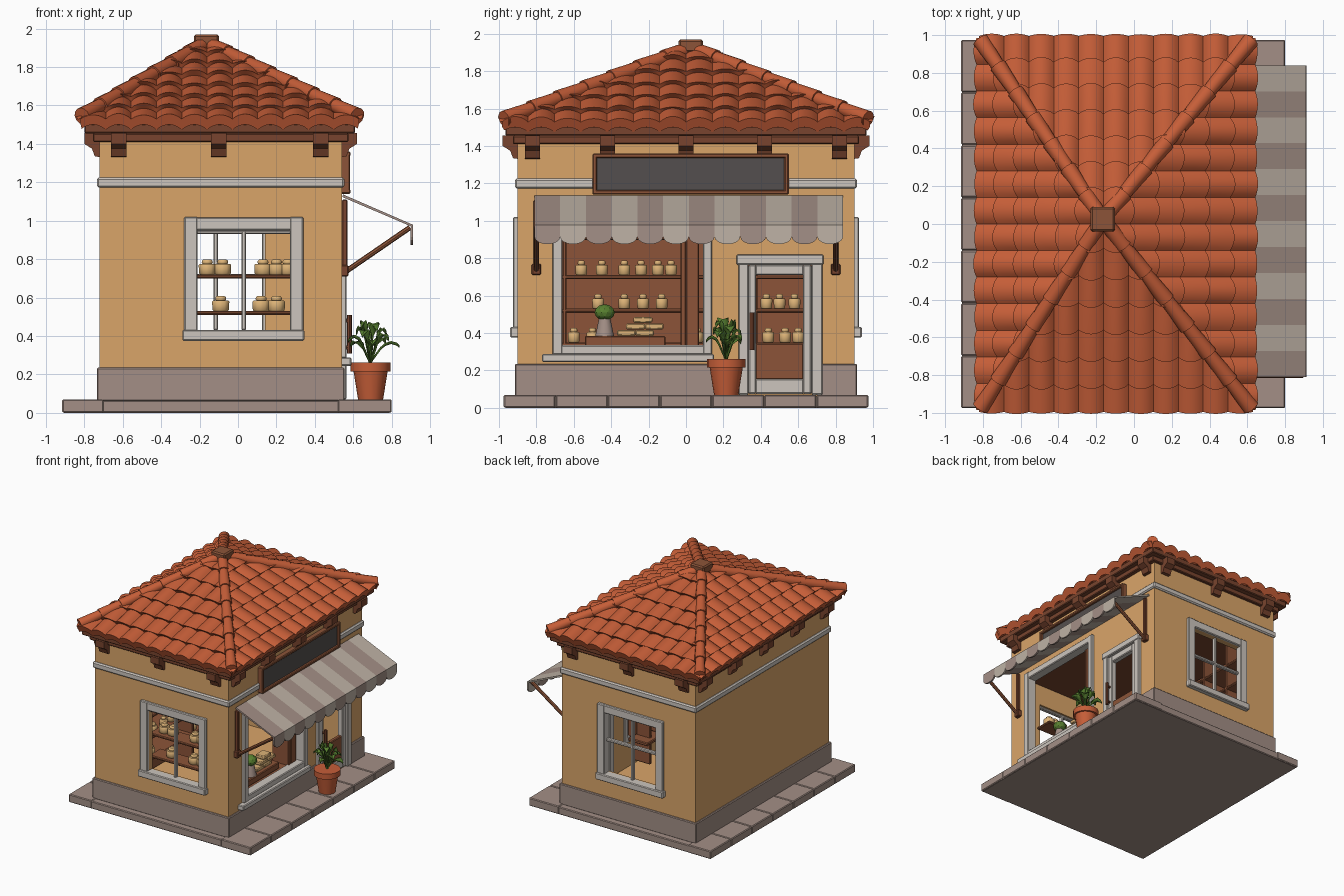
import bpy, bmesh, math, random
from mathutils import Vector, Matrix

if "Cube" in bpy.data.objects:
    bpy.data.objects.remove(bpy.data.objects["Cube"])
random.seed(4)


def lin(c):
    return tuple((v / 255 / 12.92) if v < 11 else ((v / 255 + 0.055) / 1.055) ** 2.4 for v in c)


def mat(name, *rgb):
    m = bpy.data.materials.new(name)
    m.diffuse_color = (*lin(rgb), 1)
    m.use_nodes = True
    m.node_tree.nodes["Principled BSDF"].inputs["Base Color"].default_value = m.diffuse_color
    return m


TILE = mat("terracotta", 198, 94, 56)
WALL = mat("ochre plaster", 218, 165, 105)
STONE = mat("taupe stone", 163, 143, 134)
TRIM = mat("white trim", 204, 197, 190)
WOOD = mat("brown wood", 140, 84, 56)
DARK = mat("eave wood", 120, 68, 46)
SLATE = mat("sign slate", 84, 79, 78)
BREAD = mat("bread", 222, 180, 120)
GREEN = mat("leaf green", 88, 128, 48)
CREAM = mat("awning cream", 190, 178, 165)


def finish(name, bm, *mats, bevel=0, smooth=False):
    bmesh.ops.recalc_face_normals(bm, faces=bm.faces)
    me = bpy.data.meshes.new(name)
    bm.to_mesh(me)
    bm.free()
    ob = bpy.data.objects.new(name, me)
    bpy.context.collection.objects.link(ob)
    for m in mats:
        me.materials.append(m)
    if bevel:
        b = ob.modifiers.new("bevel", 'BEVEL')
        b.width, b.segments = bevel, 1
    if smooth:
        bpy.context.view_layer.objects.active = ob
        ob.select_set(True)
        bpy.ops.object.shade_smooth_by_angle(angle=math.radians(40))
        ob.select_set(False)
    return ob


def add_box(bm, x0, x1, y0, y1, z0, z1):
    M = Matrix.Translation(((x0 + x1) / 2, (y0 + y1) / 2, (z0 + z1) / 2)) @ Matrix.Diagonal((x1 - x0, y1 - y0, z1 - z0, 1))
    bmesh.ops.create_cube(bm, size=1, matrix=M)


def boxes(name, m, *dims, bevel=0.006):
    bm = bmesh.new()
    for d in dims:
        add_box(bm, *d)
    return finish(name, bm, m, bevel=bevel)


def add_cone(bm, a, b, r0, r1, n=10):
    a, b = Vector(a), Vector(b)
    rot = (b - a).to_track_quat('Z', 'Y').to_matrix().to_4x4()
    bmesh.ops.create_cone(bm, cap_ends=True, segments=n, radius1=r0, radius2=r1, depth=(b - a).length,
                          matrix=Matrix.Translation((a + b) / 2) @ rot)


# paved ground slab
boxes("ground_slab", STONE, (-.91, .795, -.97, .97, 0, .064))
boxes("paving_stones", STONE, *[(x0, x1, -.975 + i * .279, -.978 + (i + 1) * .279, .002, .07)
      for i in range(7) for x0, x1 in ((-.915, -.70), (.52, .80))])

# hollow walls with window and door openings
walls = boxes("walls", WALL, (-.72, .54, -.9, .9, .06, 1.45), bevel=0)
for cut in ((-.67, .49, -.85, .85, .075, 1.40), (-.21, .28, -1, -.8, .43, .95), (-.37, .14, .8, 1, .43, .95),
            (.4, .7, -.67, .10, .33, 1.02), (.4, .7, .33, .67, .075, .77)):
    c = boxes("cutter", WALL, cut, bevel=0)
    c.hide_render = True
    md = walls.modifiers.new("cut", 'BOOLEAN')
    md.operation, md.solver, md.object = 'DIFFERENCE', 'EXACT', c
    bpy.context.view_layer.objects.active = walls
    bpy.ops.object.modifier_apply(modifier=md.name)
    bpy.data.objects.remove(c)

# stone plinth, string course, ceiling
boxes("plinth", STONE, (-.735, -.71, -.915, .915, .06, .235), (-.73, .555, -.915, -.89, .06, .235),
      (-.73, .555, .89, .915, .06, .235), (.53, .555, -.915, .28, .06, .235), (.53, .555, .72, .915, .06, .235))
boxes("string_course", TRIM, (-.735, .555, -.915, .915, 1.172, 1.225), bevel=.01)
boxes("ceiling", DARK, (-.68, .5, -.86, .86, 1.13, 1.16), bevel=0)

# eaves and corbels
boxes("eave_boards", DARK, (-.80, .61, -.965, .965, 1.455, 1.505), (-.755, .575, -.925, .925, 1.41, 1.455))
bm = bmesh.new()
spots = [(Vector((x, s * .89)), Vector((0, s))) for x in (-.62, -.10, .43) for s in (-1, 1)]
spots += [(Vector((x, y)), Vector((s, 0))) for y in (-.82, -.42, 0, .42, .82) for x, s in ((-.71, -1), (.53, 1))]
for p, d in spots:
    t = Vector((-d.y, d.x)) * .04
    prof = [(0, 1.33), (.035, 1.335), (.05, 1.375), (.09, 1.40), (.09, 1.456), (0, 1.456)]
    rings = [[bm.verts.new((*(p + d * o + t * s), z)) for o, z in prof] for s in (-1, 1)]
    bm.faces.new(rings[0])
    bm.faces.new(rings[1][::-1])
    for i in range(6):
        j = (i + 1) % 6
        bm.faces.new((rings[0][i], rings[0][j], rings[1][j], rings[1][i]))
finish("corbels", bm, DARK)

# four tiled roof slopes, each a rippled stepped sheet trimmed along its hips
APEX = Vector((-.165, .025, 1.91))
X0, X1, Y0, Y1, EZ = -.82, .63, -.985, .985, 1.505
corners = [Vector(c) for c in ((X0, Y0, EZ), (X1, Y0, EZ), (X1, Y1, EZ), (X0, Y1, EZ))]
for k, name in enumerate(("front", "right", "back", "left")):
    a, b = corners[k], corners[(k + 1) % 4]
    cols, rows = ((11, 7), (14, 6))[k % 2]
    along = (b - a).normalized()
    up = (APEX - a) - along * (APEX - a).dot(along)
    nrm = along.cross(up).normalized()
    jit = [[random.uniform(-.006, .008) for _ in range(rows)] for _ in range(cols)]
    lines = [(0, 0, -.035)] + [(r, t, h) for r in range(rows) for t, h in ((0, .026), (.5, .013), (1, 0))]
    bm = bmesh.new()
    grid = []
    for r, t, h in lines:
        line = []
        for i in range(cols * 8 + 1):
            c = min(i // 8, cols - 1)
            w = abs(math.sin(math.pi * i / 8)) ** .8
            v = (r + t - (.10 * w if t == 0 and r else 0)) / rows
            hh = h + w * (.026 + jit[c][r]) if h >= 0 else h + .03 * w
            line.append(bm.verts.new(a + along * (b - a).length * i / (cols * 8) + up * v + nrm * hh))
        grid.append(line)
    for l0, l1 in zip(grid, grid[1:]):
        for i in range(len(l0) - 1):
            bm.faces.new((l0[i], l0[i + 1], l1[i + 1], l1[i]))
    for c, s in ((a, 1), (b, -1)):
        d = APEX - c
        bmesh.ops.bisect_plane(bm, geom=bm.verts[:] + bm.edges[:] + bm.faces[:], plane_co=c,
                               plane_no=Vector((-d.y, d.x, 0)) * s, clear_outer=True)
    ob = finish("roof_tiles_" + name, bm, TILE, smooth=True)
    if sum((p.normal.z * p.area for p in ob.data.polygons)) < 0:
        ob.data.flip_normals()

# hip ridge tiles and cap
bm = bmesh.new()
for c in corners:
    p, q = c + Vector((0, 0, .035)), APEX + Vector((0, 0, .015))
    p = p + (q - p) * .012
    for i in range(7):
        add_cone(bm, p.lerp(q, i / 7), p.lerp(q, (i + 1.12) / 7), .045, .035, 12)
finish("hip_tiles", bm, TILE, smooth=True)
boxes("roof_cap", WOOD, (-.23, -.10, -.04, .09, 1.90, 1.97), bevel=.01)

# side windows: frame, sill and glazing bars
for name, cx, s in (("front", .03, -1), ("back", -.115, 1)):
    def w(x0, x1, z0, z1, o, i=.86):
        return (cx + x0, cx + x1, min(s * i, s * o), max(s * i, s * o), z0, z1)
    parts = [w(-.31, -.24, .42, 1.02, .925), w(.24, .31, .42, 1.02, .925), w(-.30, .30, .95, 1.018, .922),
             w(-.32, .315, .375, .432, .94), w(-.012, .012, .43, .95, .895)]
    if s > 0:
        parts.append(w(-.25, .25, .70, .724, .893))
    else:
        parts += [w(-.25, .25, .93, .95, .893)]
    boxes(name + "_window_frame", TRIM, *parts)

# display window and door
boxes("display_window_frame", TRIM, (.48, .565, -.715, -.66, .285, 1.07), (.48, .565, .09, .14, .285, 1.07),
      (.48, .562, -.70, .13, 1.01, 1.068), (.48, .562, -.70, .13, .285, .335), (.50, .59, -.77, .15, .245, .288))
boxes("display_window_post", WOOD, (.34, .50, -.03, .0, .10, 1.02), (.46, .50, .0, .07, .33, 1.02))
boxes("door_frame", TRIM, (.48, .565, .28, .335, .07, .78), (.48, .565, .67, .73, .07, .78), (.48, .57, .27, .735, .765, .82))
boxes("door_stiles", TRIM, (.50, .55, .335, .375, .075, .765), (.50, .55, .625, .67, .075, .765),
      (.50, .548, .37, .63, .71, .765), (.50, .548, .37, .63, .075, .155))
boxes("door_panel", WOOD, (.505, .54, .37, .63, .15, .345))
bm = bmesh.new()
add_cone(bm, (.58, .352, .31), (.58, .352, .51), .013, .013, 8)
for z in (.34, .48):
    add_cone(bm, (.54, .352, z), (.585, .352, z), .01, .01, 8)
finish("door_handle", bm, DARK, smooth=True)

# sign board
boxes("sign_frame", WOOD, (.535, .585, -.50, .55, 1.14, 1.165), (.535, .585, -.50, .55, 1.335, 1.36),
      (.535, .584, -.50, -.475, 1.15, 1.35), (.535, .584, .525, .55, 1.15, 1.35))
boxes("sign_panel", SLATE, (.53, .565, -.49, .54, 1.15, 1.35), bevel=0)

# striped awning with scalloped valance
bm = bmesh.new()
N, AY, W = 12, -.81, 1.65 / 12
for i in range(N):
    y0, y1 = AY + i * W, AY + (i + 1) * W
    arc = [(.905, (y0 + y1) / 2 + W / 2 * math.cos(t), .915 - .04 * math.sin(t)) for t in [math.pi * j / 8 for j in range(9)]]
    for pts in ([(.545, y0, 1.13), (.545, y1, 1.13), (.905, y1, .975), (.905, y0, .975)],
                [(.905, y0, .975), (.905, y1, .975)] + arc):
        f = bm.faces.new([bm.verts.new(p) for p in pts])
        f.material_index = i % 2
bmesh.ops.remove_doubles(bm, verts=bm.verts, dist=.0005)
aw = finish("awning", bm, STONE, CREAM)
sol = aw.modifiers.new("thickness", 'SOLIDIFY')
sol.thickness, sol.offset = .014, 0
for y in (-.80, .80):
    boxes("awning_bracket", DARK, (.535, .575, y - .025, y + .025, .71, .77), (.54, .57, y - .015, y + .015, .72, 1.11))
    bm = bmesh.new()
    add_cone(bm, (.56, y, .735), (.895, y, .965), .014, .014, 8)
    finish("awning_strut", bm, WOOD, smooth=True)

# interior shelving and display tray
boxes("back_shelves", WOOD, (-.66, -.63, -.84, .84, .08, 1.12), *[(-.64, -.42, -.84, .84, z - .022, z) for z in (.35, .53, .71, .92)],
      *[(-.64, -.42, y - .012, y + .012, .08, 1.1) for y in (-.65, 0, .37, .65)])
boxes("front_shelves", WOOD, (-.25, .32, -.84, -.69, .70, .72), (-.25, .32, -.84, -.69, .51, .53))
boxes("display_tray", WOOD, (.32, .47, -.54, -.11, .33, .385), (.30, .49, -.66, .09, .30, .328))

# baked goods
bm = bmesh.new()


def loaf(x, y, z, r=.032):
    add_cone(bm, (x, y, z), (x, y, z + .055), r, r * 1.05)
    add_cone(bm, (x, y, z + .055), (x, y, z + .078), r * .7, r * .6)


for z, ys in ((.35, (-.6, -.5, .06, .44, .53, .6)), (.53, (-.47, -.33, -.23, -.13, .43, .5, .58)), (.71, (-.56, -.45, -.33, -.24, -.15, -.08))):
    for y in ys:
        loaf(-.47, y, z)
for z, xs in ((.72, (-.16, -.08, .13, .20, .26)), (.53, (-.09, .12, .2))):
    for x in xs:
        loaf(x, -.76, z, .045)
for y, z in ((-.32, .385), (-.22, .385), (-.27, .42), (-.23, .455), (-.17, .42)):
    add_box(bm, .36, .44, y - .05, y + .05, z, z + .032)
finish("baked_goods", bm, BREAD, bevel=.006, smooth=True)

# potted plant beside the door
PX, PY = .69, .215
bm = bmesh.new()
add_cone(bm, (PX, PY, .068), (PX, PY, .225), .065, .09, 16)
add_cone(bm, (PX, PY, .215), (PX, PY, .262), .104, .104, 16)
finish("flower_pot", bm, TILE, smooth=True)
bm = bmesh.new()
for i in range(13):
    ang, tall = i * 2.4, .09 + .10 * (i / 12)
    reach = .15 - .09 * (i / 12)
    d = Vector((math.cos(ang), math.sin(ang) * .8, 0))
    side = Vector((-d.y, d.x, 0))
    prev = None
    for t, wd in ((0, .004), (.35, .006), (.5, .03), (.72, .034), (.9, .018), (1, .001)):
        c = Vector((PX, PY, .255)) + d * reach * t + Vector((0, 0, tall * 1.15 * math.sin(t * 2.2)))
        row = [bm.verts.new(c + side * wd * s + Vector((0, 0, .01 * abs(s)))) for s in (-1, 0, 1)]
        if prev:
            for j in (0, 1):
                bm.faces.new((prev[j], prev[j + 1], row[j + 1], row[j]))
        prev = row
lv = finish("plant_leaves", bm, GREEN, smooth=True)
lv.modifiers.new("thickness", 'SOLIDIFY').thickness = .006

# small plant in the display window
bm = bmesh.new()
add_cone(bm, (.42, -.435, .385), (.42, -.435, .48), .05, .03, 12)
finish("small_pot", bm, STONE, smooth=True)
bm = bmesh.new()
bmesh.ops.create_icosphere(bm, subdivisions=2, radius=.055, matrix=Matrix.Translation((.42, -.435, .51)) @ Matrix.Diagonal((1, 1, .8, 1)))
finish("small_plant", bm, GREEN)
